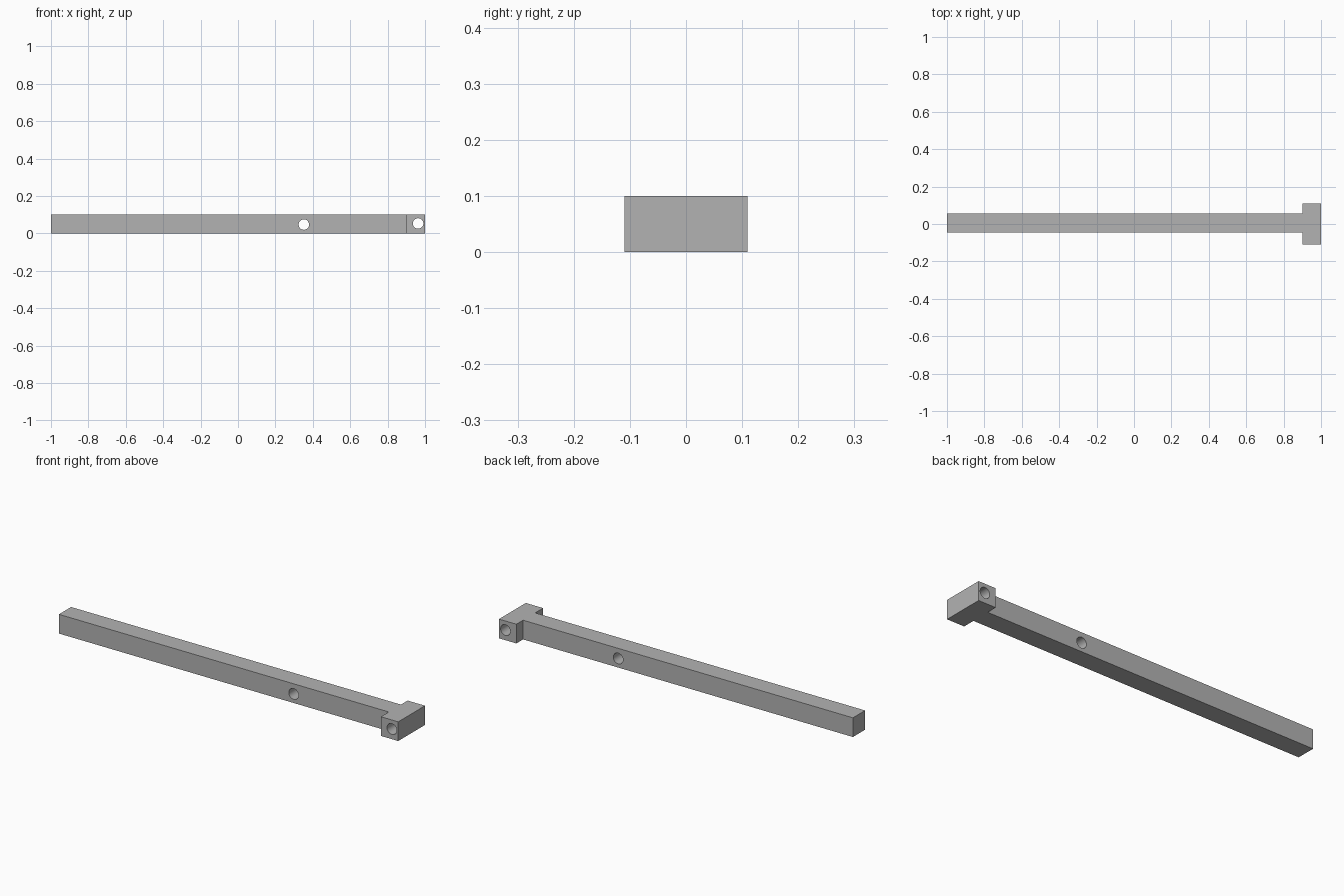
import bpy
import bmesh
import math

if "Cube" in bpy.data.objects:
    bpy.data.objects.remove(bpy.data.objects["Cube"], do_unlink=True)

HEIGHT = 0.1

grey = bpy.data.materials.new("plain grey")
grey.use_nodes = True
colour = (0.45, 0.45, 0.45, 1)
grey.diffuse_color = colour
grey.node_tree.nodes["Principled BSDF"].inputs["Base Color"].default_value = colour

# T-shaped bar: outline seen from above, extruded upwards
outline = [(-1, -0.045), (0.9, -0.045), (0.9, -0.11), (1, -0.11),
           (1, 0.11), (0.9, 0.11), (0.9, 0.055), (-1, 0.055)]
bm = bmesh.new()
base = bm.faces.new([bm.verts.new((x, y, 0)) for x, y in outline])
top = bmesh.ops.extrude_face_region(bm, geom=[base])["geom"]
bmesh.ops.translate(bm, vec=(0, 0, HEIGHT),
                    verts=[v for v in top if isinstance(v, bmesh.types.BMVert)])
bmesh.ops.recalc_face_normals(bm, faces=bm.faces)
mesh = bpy.data.meshes.new("t_bar")
bm.to_mesh(mesh)
bm.free()
mesh.materials.append(grey)
bar = bpy.data.objects.new("t_bar", mesh)
bpy.context.collection.objects.link(bar)


def drill(name, x, z):
    """Cut a round hole through the bar from front to back."""
    bpy.ops.mesh.primitive_cylinder_add(vertices=32, radius=0.028, depth=0.5,
                                        location=(x, 0, z),
                                        rotation=(math.pi / 2, 0, 0))
    cutter = bpy.context.object
    cutter.name = name
    cutter.data.materials.append(grey)
    cutter.hide_render = True
    cut = bar.modifiers.new(name, "BOOLEAN")
    cut.operation = "DIFFERENCE"
    cut.solver = "EXACT"
    cut.object = cutter
    bpy.context.view_layer.objects.active = bar
    bpy.ops.object.modifier_apply(modifier=name)
    bpy.data.objects.remove(cutter, do_unlink=True)


# Bolt holes through the shaft and the crosspiece
drill("shaft_hole", 0.352, 0.047)
drill("crosspiece_hole", 0.963, 0.053)

# Smooth hole walls, sharp box edges
bpy.ops.object.select_all(action="DESELECT")
bar.select_set(True)
bpy.context.view_layer.objects.active = bar
bpy.ops.object.shade_smooth_by_angle(angle=math.radians(30))
